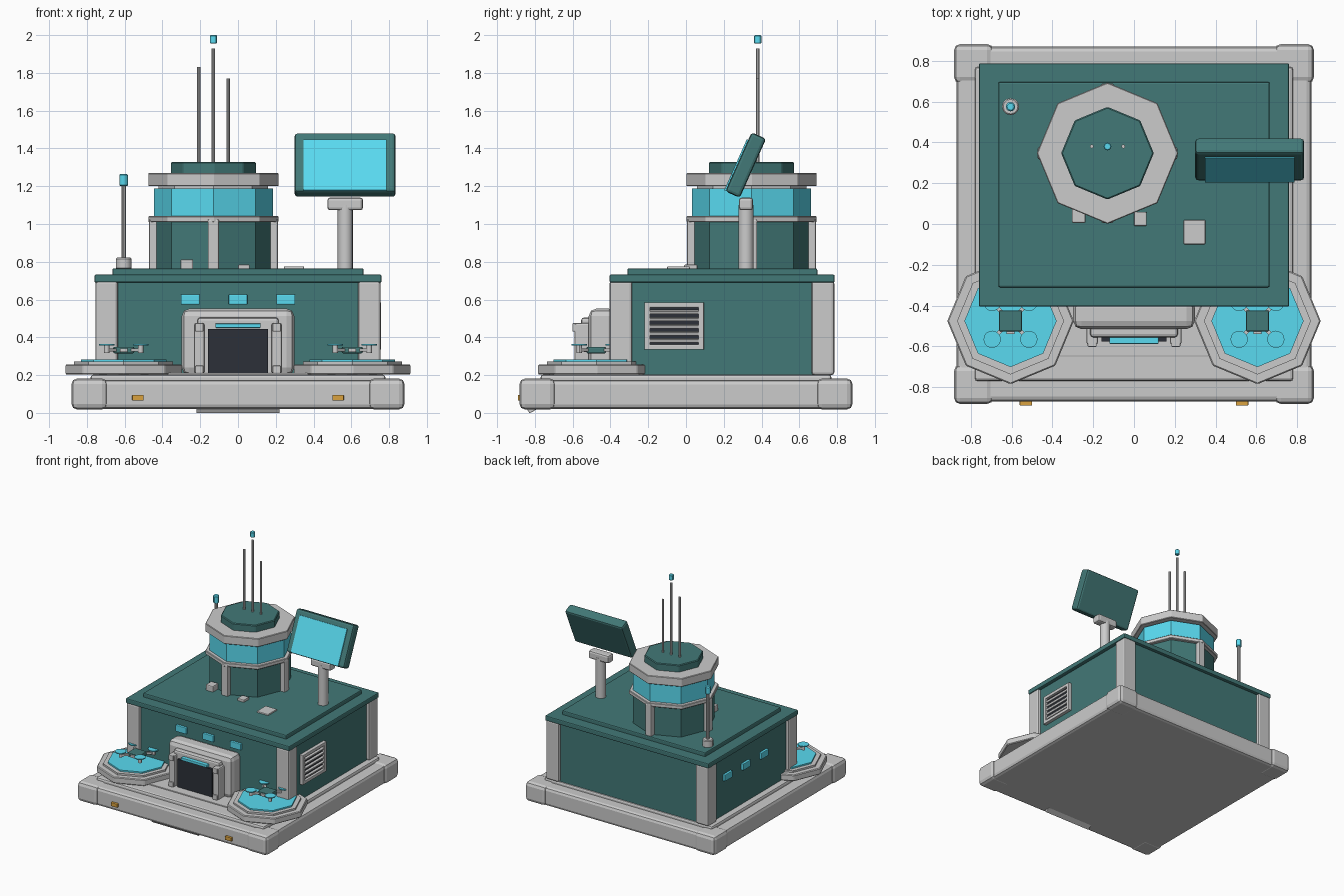
import bpy, math
from mathutils import Vector

if "Cube" in bpy.data.objects:
    bpy.data.objects.remove(bpy.data.objects["Cube"])


def mat(name, rgb):
    m = bpy.data.materials.new(name)
    m.diffuse_color = (*rgb, 1)
    m.use_nodes = True
    m.node_tree.nodes["Principled BSDF"].inputs["Base Color"].default_value = m.diffuse_color
    return m


GREEN = mat("teal_paint", (0.055, 0.19, 0.185))
CYAN = mat("cyan_glow", (0.1, 0.7, 0.87))
DARK = mat("dark_panel", (0.025, 0.03, 0.04))
AMBER = mat("amber_light", (0.7, 0.36, 0.05))


def finish(name, material, bevel, segments=2):
    o = bpy.context.object
    o.name = name
    if material:
        o.data.materials.append(material)
    if bevel:
        b = o.modifiers.new("bevel", 'BEVEL')
        b.width, b.segments, b.limit_method = bevel, segments, 'ANGLE'
    return o


def box(name, x, y, z, material=None, bevel=0.006, rot=(0, 0, 0)):
    """Box from (min, max) pairs, optionally turned about its centre."""
    pairs = (x, y, z)
    bpy.ops.mesh.primitive_cube_add(size=1, location=[(a + b) / 2 for a, b in pairs], rotation=rot)
    o = bpy.context.object
    size = [b - a for a, b in pairs]
    for v in o.data.vertices:
        v.co = Vector([c * s for c, s in zip(v.co, size)])
    return finish(name, material, bevel)


def prism(name, x, y, z0, z1, r, material=None, sides=8, bevel=0.0, smooth=False):
    """Upright cylinder or octagonal prism."""
    bpy.ops.mesh.primitive_cylinder_add(vertices=sides, radius=r, depth=z1 - z0,
                                        location=(x, y, (z0 + z1) / 2))
    if smooth:
        bpy.ops.object.shade_smooth_by_angle()
    return finish(name, material, bevel, 1)


# Base platform with corner blocks and marker lights
box("base_slab", (-.87, .87), (-.87, .87), (.02, .175), bevel=.025)
box("base_tier", (-.78, .78), (-.77, .77), (.12, .203), bevel=.015)
for sx in (-1, 1):
    for sy in (-1, 1):
        box("base_corner", sorted((sx * .69, sx * .882)), sorted((sy * .69, sy * .882)),
            (.018, .182), bevel=.03)
    box("marker_light", (sx * .53 - .03, sx * .53 + .03), (-.89, -.86), (.065, .095), AMBER, .003)

# Door step and entry ramp sunk in the base
box("door_step", (-.45, .45), (-.65, -.38), (.19, .212))
box("entry_ramp", (-.22, .22), (-.86, -.5), (.085, .115), rot=(math.radians(30), 0, 0), bevel=.004)

# Main hall: walls, corner posts, two roof slabs
box("hall_walls", (-.73, .73), (-.38, .76), (.2, .7), GREEN, 0)
for x in (-.695, .695):
    for y in (-.345, .725):
        box("corner_post", (x - .06, x + .06), (y - .06, y + .06), (.2, .7), bevel=.015)
box("roof_slab", (-.76, .76), (-.405, .787), (.69, .732), GREEN, .008)
box("upper_roof", (-.665, .665), (-.31, .695), (.72, .765), GREEN, .008)

# Wall windows, front and left
for i in (-1, 0, 1):
    box("front_window", (i * .253 - .05, i * .253 + .05), (-.4, -.37), (.573, .627), CYAN, .005)
    box("left_window", (-.75, -.72), (.26 + i * .24 - .05, .26 + i * .24 + .05),
        (.49, .545), CYAN, .005)

# Side vent: frame bars, dark back, slats
box("vent_back", (.72, .738), (-.21, .085), (.345, .575), DARK, 0)
for y in ((-.22, -.19), (.065, .095)):
    box("vent_side", (.725, .758), y, (.335, .585), bevel=.004)
for z in ((.335, .362), (.558, .585)):
    box("vent_rail", (.725, .758), (-.2, .075), z, bevel=.004)
for i in range(5):
    z = .385 + i * .0375
    box("vent_slat", (.725, .752), (-.19, .065), (z - .008, z + .008), bevel=0,
        rot=(0, math.radians(20), 0))

# Entrance: porch, door frame, door, lamp strip
box("porch", (-.298, .298), (-.515, -.37), (.2, .552), bevel=.04)
box("door_lintel", (-.215, .215), (-.555, -.5), (.2, .505), bevel=.015)
box("door", (-.16, .16), (-.575, -.54), (.212, .445), DARK, 0)
box("door_lamp", (-.12, .12), (-.587, -.545), (.45, .473), CYAN, .004)
for s in (-1, 1):
    x = s * .205
    box("door_post", (x - .028, x + .028), (-.59, -.5), (.21, .475), bevel=.01)
    box("door_post_foot", (x - .022, x + .022), (-.602, -.56), (.21, .25), bevel=.005)
    box("door_post_cap", (x - .022, x + .022), (-.602, -.56), (.43, .475), bevel=.005)

# Landing pads, each with a hovering drone
for px in (-.605, .605):
    py = -.475
    prism("pad_base", px, py, .203, .256, .31, bevel=.006)
    prism("pad_ring", px, py, .25, .271, .262)
    prism("pad_surface", px, py, .26, .283, .226, CYAN)
    box("drone_body", (px - .056, px + .056), (py - .052, py + .052), (.315, .35), GREEN, .008)
    box("drone_camera", (px - .02, px + .02), (py - .065, py - .04), (.322, .342), None, .004)
    for a in (1, -1):
        box("drone_arm", (px - .125, px + .125), (py - .01, py + .01), (.325, .341),
            None, 0, (0, 0, a * math.pi / 4))
        for b in (1, -1):
            x, y = px + a * .09, py + b * .09
            prism("drone_motor", x, y, .318, .36, .014, sides=12, smooth=True)
            prism("drone_rotor", x, y, .358, .366, .042, CYAN, 20, smooth=True)

# Control tower, octagonal
tx, ty = -.13, .347
prism("tower_drum", tx, ty, .75, 1.03, .315, GREEN)
prism("tower_sill", tx, ty, 1.01, 1.042, .346, bevel=.004)
prism("tower_glass", tx, ty, 1.03, 1.188, .315, CYAN)
prism("tower_core", tx, ty, 1.1, 1.25, .29)
prism("tower_rim", tx, ty, 1.2, 1.27, .346, bevel=.004)
prism("tower_cap", tx, ty, 1.26, 1.328, .227, GREEN, bevel=.006)
for dx, dy in ((1, 0), (-1, 0), (0, 1), (0, -1)):
    x, y = tx + dx * .312, ty + dy * .312
    box("tower_rib", (x - .03, x + .03), (y - .03, y + .03), (.755, 1.025), bevel=.008)

# Tower masts
for x, top in ((-.207, 1.83), (-.13, 1.928), (-.052, 1.77)):
    prism("tower_mast", x, .38, 1.32, top, .0095, sides=10, smooth=True)
prism("mast_beacon", -.13, .38, 1.955, 2.0, .019, CYAN, 12, .004, True)

# Roof beacon at the back left
prism("beacon_foot", -.605, .575, .76, .822, .042, sides=12, bevel=.006, smooth=True)
prism("beacon_rod", -.605, .575, .81, 1.205, .013, sides=10, smooth=True)
prism("beacon_lamp", -.605, .575, 1.2, 1.265, .023, CYAN, 12, .006, True)

# Tilted display on a pedestal
prism("display_post", .568, .318, .76, 1.1, .04, sides=16, smooth=True)
box("display_mount", (.473, .662), (.28, .355), (1.073, 1.14), bevel=.015)
tilt = math.radians(-24)
c = Vector((.567, .316, 1.312))
box("display_case", (c.x - .267, c.x + .267), (c.y - .042, c.y + .042), (c.z - .171, c.z + .171),
    GREEN, .016, (tilt, 0, 0))
n = Vector((0, -math.cos(tilt), -math.sin(tilt)))
p = c + n * .042 + Vector((0, -math.sin(tilt), math.cos(tilt))) * -.02
box("display_screen", (p.x - .22, p.x + .22), (p.y - .008, p.y + .008), (p.z - .147, p.z + .147),
    CYAN, .002, (tilt, 0, 0))

# Small roof hatches
box("roof_box_tall", (-.305, -.237), (.005, .08), (.755, .813), bevel=.008)
box("roof_box_low", (0, .062), (-.01, .06), (.755, .785))
box("roof_hatch", (.243, .35), (-.1, .02), (.755, .776))
